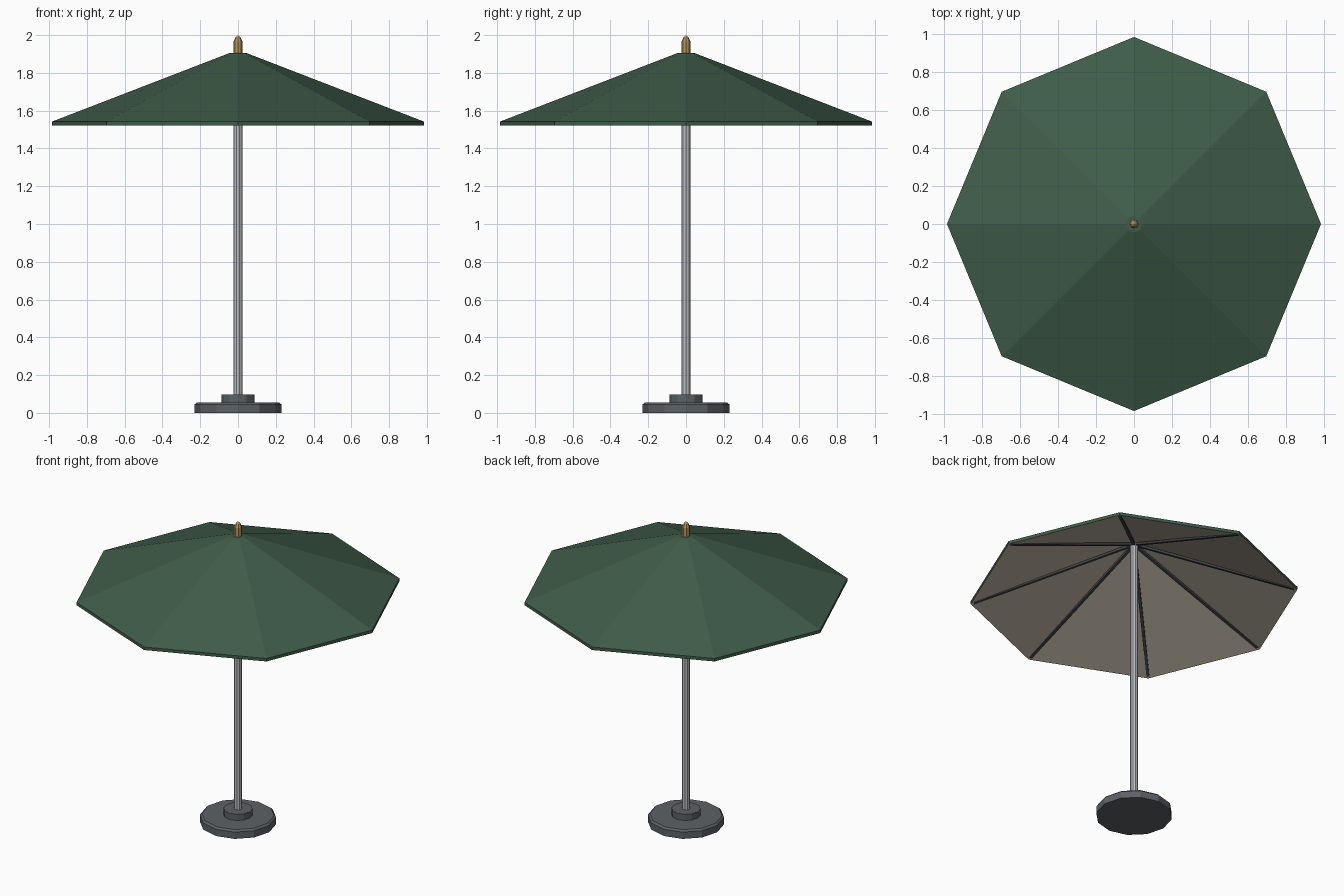
import bpy, bmesh, math
from mathutils import Vector

if "Cube" in bpy.data.objects:
    bpy.data.objects.remove(bpy.data.objects["Cube"])


def material(name, rgb):
    m = bpy.data.materials.new(name)
    m.diffuse_color = (*rgb, 1)
    m.use_nodes = True
    m.node_tree.nodes["Principled BSDF"].inputs["Base Color"].default_value = m.diffuse_color
    return m


GREEN = material("canopy green", (0.050, 0.108, 0.068))
BEIGE = material("lining beige", (0.52, 0.47, 0.38))
STEEL = material("pole grey", (0.50, 0.51, 0.53))
DARK = material("base charcoal", (0.108, 0.120, 0.132))
RIB = material("rib dark grey", (0.05, 0.057, 0.063))
WOOD = material("finial wood", (0.50, 0.30, 0.11))


def make_object(name, bm, mats):
    bmesh.ops.recalc_face_normals(bm, faces=bm.faces)
    me = bpy.data.meshes.new(name)
    for m in mats:
        me.materials.append(m)
    bm.to_mesh(me)
    bm.free()
    ob = bpy.data.objects.new(name, me)
    bpy.context.collection.objects.link(ob)
    return ob


def lathe(name, profile, sides, *mats):
    """Stack of flat-sided rings (radius, height); radius 0 is a single point."""
    bm = bmesh.new()
    rings = []
    for r, z in profile:
        n = sides if r else 1
        rings.append([bm.verts.new((r * math.cos(2 * math.pi * i / sides),
                                    r * math.sin(2 * math.pi * i / sides), z))
                      for i in range(n)])
    for a, b in zip(rings, rings[1:]):
        for i in range(sides):
            j = (i + 1) % sides
            quad = [a[i % len(a)], a[j % len(a)], b[j % len(b)], b[i % len(b)]]
            bm.faces.new(list(dict.fromkeys(quad)))
    return make_object(name, bm, mats)


# Weighted foot and its collar
lathe("base", [(0, 0), (0.23, 0), (0.23, 0.045), (0.218, 0.056), (0, 0.056)], 12, DARK)
lathe("base_collar", [(0, 0.05), (0.088, 0.05), (0.088, 0.097), (0, 0.097)], 12, DARK)

# Pole
lathe("pole", [(0, 0.09), (0.025, 0.09), (0.025, 1.89), (0, 1.89)], 10, STEEL)

# Eight-sided canopy, lining on the downward faces
canopy = lathe("canopy", [(0, 1.885), (0.045, 1.885), (0.98, 1.522), (0.985, 1.522),
                          (0.985, 1.542), (0.045, 1.905), (0, 1.905)], 8, GREEN, BEIGE)
for p in canopy.data.polygons:
    p.material_index = 1 if p.normal.z < -0.1 else 0

# Ribs under each corner of the canopy
start, end = Vector((0.02, 0, 1.882)), Vector((0.965, 0, 1.530))
for k in range(8):
    bm = bmesh.new()
    bmesh.ops.create_cube(bm, size=1)
    for v in bm.verts:
        c = start if v.co.x < 0 else end
        x, y, z = c.x, v.co.y * 0.018, c.z + (0.004 if v.co.z > 0 else -0.012)
        if v.co.x > 0 and v.co.z < 0:
            z = 1.522
        a = k * math.pi / 4
        v.co = (x * math.cos(a) - y * math.sin(a), x * math.sin(a) + y * math.cos(a), z)
    make_object(f"rib_{k + 1}", bm, [RIB])

# Pointed finial
lathe("finial", [(0, 1.895), (0.024, 1.895), (0.024, 1.965), (0.013, 1.988), (0, 2.0)], 8, WOOD)
